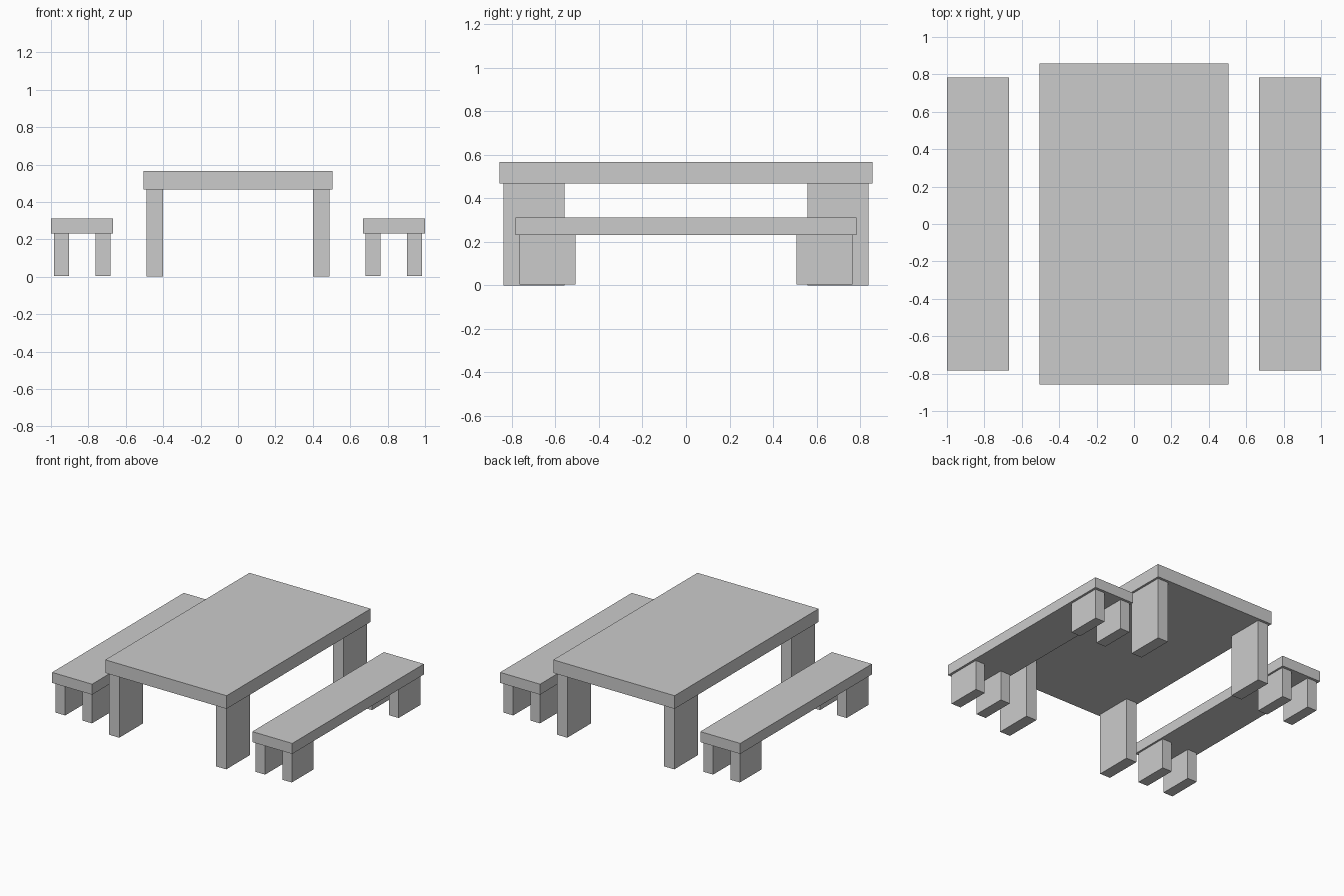
import bpy

if "Cube" in bpy.data.objects:
    bpy.data.objects.remove(bpy.data.objects["Cube"])


def box(name, x, y, z):
    """Axis-aligned box from (min, max) ranges."""
    lo, hi = zip(x, y, z)
    bpy.ops.mesh.primitive_cube_add(
        size=1, location=[(a + b) / 2 for a, b in zip(lo, hi)])
    obj = bpy.context.object
    obj.name = name
    obj.scale = [b - a for a, b in zip(lo, hi)]
    bpy.ops.object.transform_apply(location=False, rotation=False, scale=True)
    return obj


def mirrored(rng, sign):
    return tuple(sorted(sign * v for v in rng))


ENDS = (("front", -1), ("back", 1))
SIDES = (("left", -1), ("right", 1))

# Table top
box("table_top", (-0.505, 0.505), (-0.857, 0.857), (0.467, 0.566))

for side, sx in SIDES:
    # Bench seat
    box(f"{side}_bench_seat", mirrored((0.667, 1.0), sx),
        (-0.783, 0.783), (0.232, 0.311))
    for end, sy in ENDS:
        # Table leg
        box(f"table_{end}_{side}_leg", mirrored((0.402, 0.489), sx),
            mirrored((0.558, 0.838), sy), (0.0, 0.467))
        # Pair of bench legs
        for part, x in (("inner", (0.681, 0.761)), ("outer", (0.904, 0.983))):
            box(f"{side}_bench_{end}_{part}_leg", mirrored(x, sx),
                mirrored((0.507, 0.764), sy), (0.005, 0.232))
